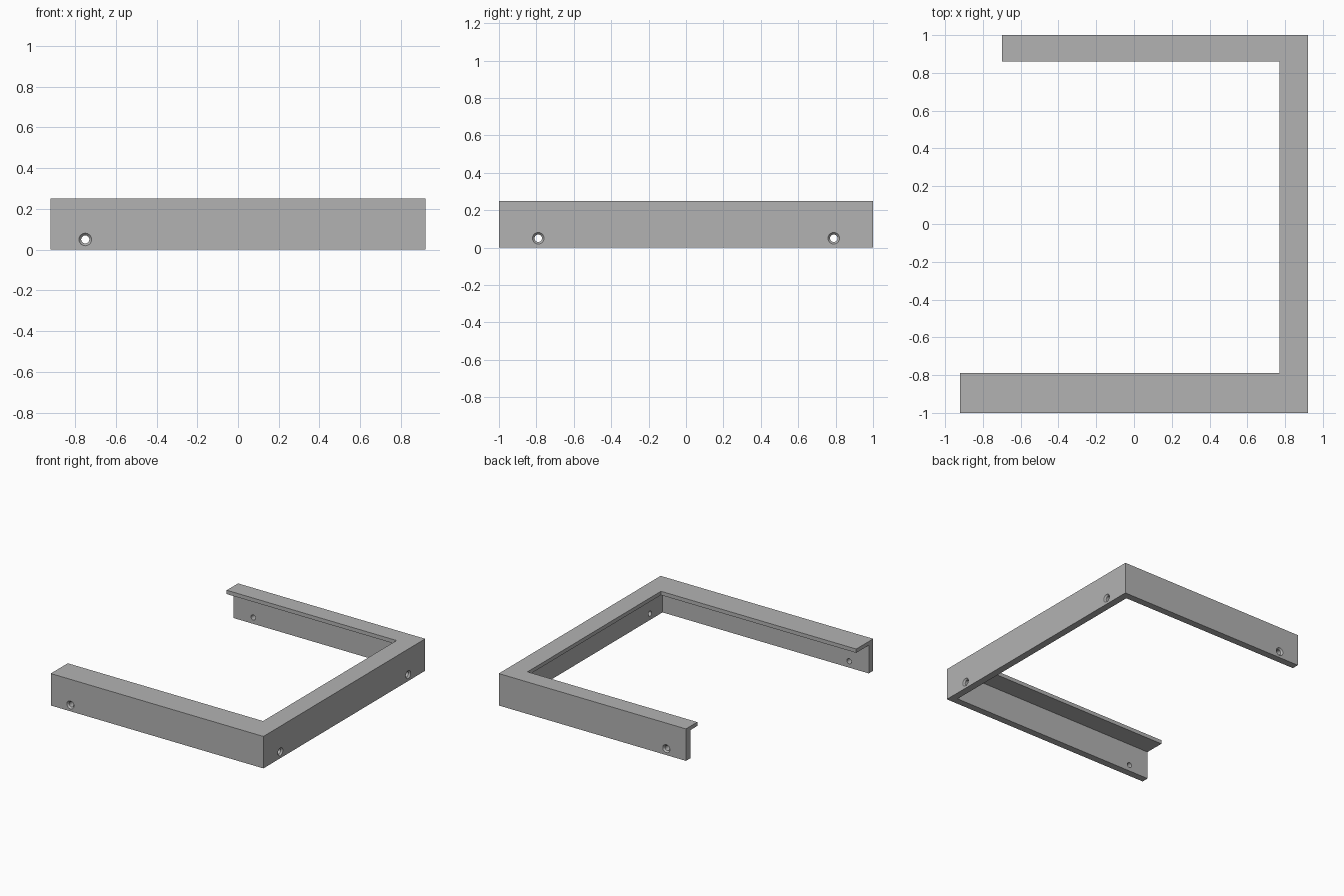
import bpy, bmesh
from math import pi
from mathutils import Matrix, Vector

if "Cube" in bpy.data.objects:
    bpy.data.objects.remove(bpy.data.objects["Cube"])

HEIGHT, WALL, FLANGE = 0.25, 0.055, 0.03
X, Y, BACK_END = 0.92, 1.0, -0.70
HOLE_Z = 0.05

grey = bpy.data.materials.new("plain grey")
grey.use_nodes = True
grey.diffuse_color = (0.45, 0.45, 0.45, 1)
grey.node_tree.nodes["Principled BSDF"].inputs["Base Color"].default_value = grey.diffuse_color


def make_object(name, bm):
    bmesh.ops.recalc_face_normals(bm, faces=bm.faces)
    mesh = bpy.data.meshes.new(name)
    bm.to_mesh(mesh)
    bm.free()
    mesh.materials.append(grey)
    obj = bpy.data.objects.new(name, mesh)
    bpy.context.collection.objects.link(obj)
    return obj


def path(front, side, back):
    """U-shaped plan line, set in from the outer edge of each side."""
    return [(-X, front - Y), (X - side, front - Y), (X - side, Y - back), (BACK_END, Y - back)]


# Angle-section frame: an L profile swept round the U with mitred corners
outer, inner, lip = path(0, 0, 0), path(WALL, WALL, WALL), path(0.21, 0.15, 0.14)
profile = [(outer, 0), (outer, HEIGHT), (lip, HEIGHT),
           (lip, HEIGHT - FLANGE), (inner, HEIGHT - FLANGE), (inner, 0)]
bm = bmesh.new()
rings = [[bm.verts.new((*line[i], z)) for line, z in profile] for i in range(4)]
for a, b in zip(rings, rings[1:]):
    for k in range(len(profile)):
        n = (k + 1) % len(profile)
        bm.faces.new((a[k], a[n], b[n], b[k]))
bm.faces.new(rings[0])
bm.faces.new(rings[-1])
frame = make_object("angle_frame", bm)


# Countersunk screw holes, each cut from the outer face inwards
def screw_cutter(position, inward):
    bm = bmesh.new()
    steps = [(-0.01, 0.031), (0, 0.031), (0.012, 0.02), (WALL + 0.01, 0.02)]
    turn = Vector((0, 0, 1)).rotation_difference(Vector(inward)).to_matrix().to_4x4()
    place = Matrix.Translation(position) @ turn
    loops = []
    for depth, radius in steps:
        ring = bmesh.ops.create_circle(bm, segments=24, radius=radius,
                                       matrix=place @ Matrix.Translation((0, 0, depth)))
        loops.append(ring["verts"])
    for a, b in zip(loops, loops[1:]):
        for k in range(24):
            n = (k + 1) % 24
            bm.faces.new((a[k], a[n], b[n], b[k]))
    bm.faces.new(loops[0])
    bm.faces.new(loops[-1])
    cutter = make_object("screw_hole_cutter", bm)
    cutter.hide_render = True
    return cutter


holes = [((-0.75, -Y, HOLE_Z), (0, 1, 0)),
         ((X, -0.79, HOLE_Z), (-1, 0, 0)),
         ((X, 0.79, HOLE_Z), (-1, 0, 0)),
         ((-0.53, Y, HOLE_Z), (0, -1, 0))]
bpy.context.view_layer.objects.active = frame
for position, inward in holes:
    cutter = screw_cutter(position, inward)
    cut = frame.modifiers.new("screw hole", "BOOLEAN")
    cut.operation, cut.solver, cut.object = "DIFFERENCE", "EXACT", cutter
    bpy.ops.object.modifier_apply(modifier=cut.name)
    bpy.data.objects.remove(cutter)

# Smooth hole walls, crisp frame edges
bpy.ops.object.select_all(action="DESELECT")
frame.select_set(True)
bpy.ops.object.shade_smooth_by_angle(angle=pi / 6)
